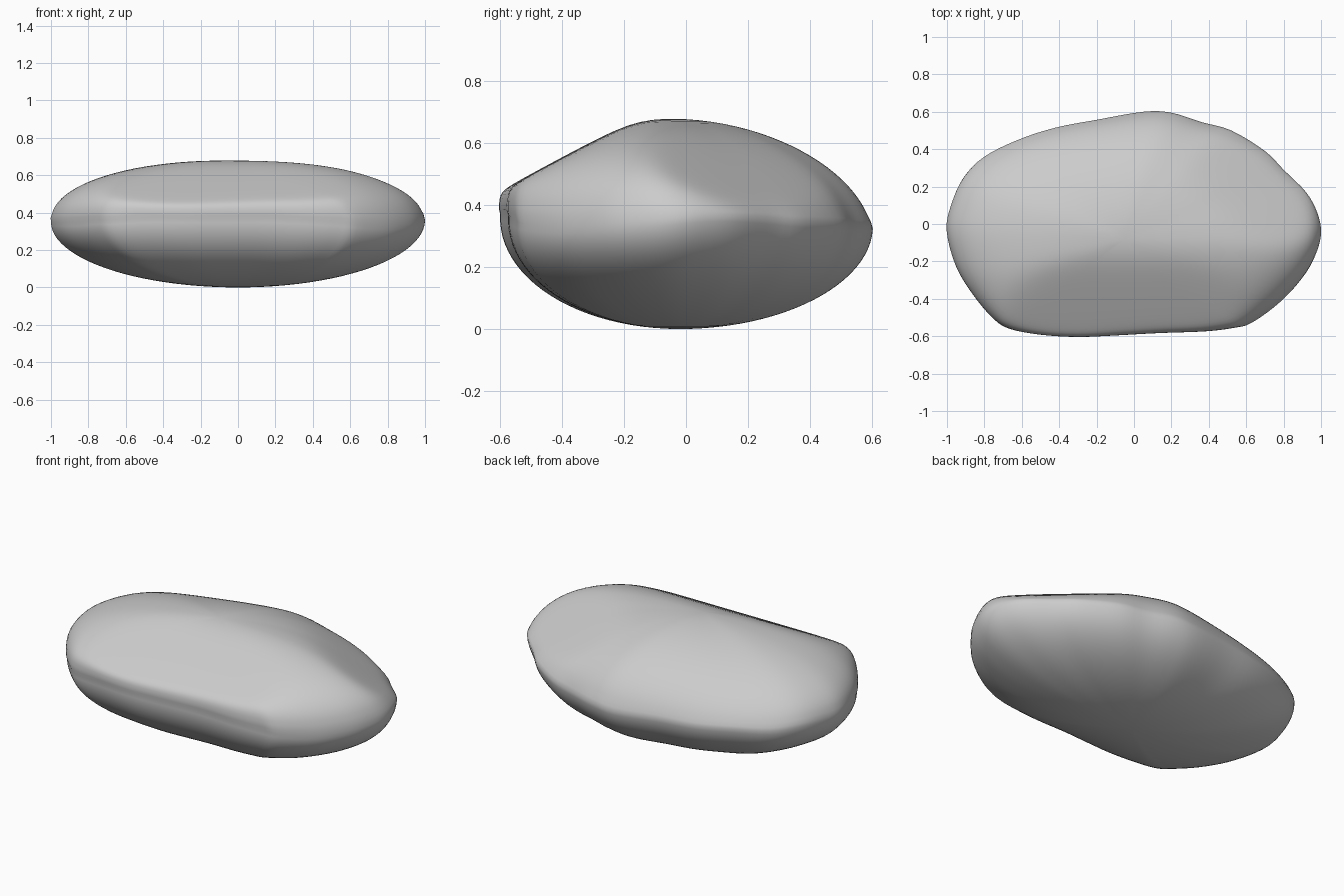
import bpy, bmesh
from math import sin, cos, pi, sqrt

if "Cube" in bpy.data.objects:
    bpy.data.objects.remove(bpy.data.objects["Cube"])

# Widest outline of the stone: x, y, rim height, fullness of the upper dome
RIM = [
    (1.00, -0.04, 0.36, 2.5), (0.98, 0.06, 0.37, 2.4), (0.92, 0.17, 0.37, 2.3),
    (0.80, 0.29, 0.36, 2.2), (0.70, 0.39, 0.35, 2.15), (0.52, 0.50, 0.34, 2.1),
    (0.36, 0.545, 0.33, 2.1), (0.20, 0.595, 0.33, 2.05), (0.05, 0.60, 0.32, 2.0),
    (-0.20, 0.557, 0.33, 1.9), (-0.42, 0.515, 0.33, 1.82), (-0.62, 0.45, 0.34, 1.8),
    (-0.80, 0.36, 0.34, 1.88), (-0.91, 0.25, 0.35, 1.95), (-0.975, 0.11, 0.35, 2.0),
    (-1.00, -0.03, 0.35, 2.0), (-0.95, -0.22, 0.35, 2.05), (-0.86, -0.37, 0.35, 2.1),
    (-0.76, -0.49, 0.36, 2.1), (-0.67, -0.553, 0.36, 2.1), (-0.50, -0.587, 0.37, 2.05),
    (-0.30, -0.60, 0.37, 2.0), (-0.10, -0.592, 0.37, 2.0), (0.15, -0.578, 0.37, 2.0),
    (0.38, -0.57, 0.36, 2.05), (0.54, -0.55, 0.35, 2.15), (0.64, -0.52, 0.34, 2.2),
    (0.80, -0.40, 0.33, 2.3), (0.92, -0.26, 0.34, 2.4), (0.98, -0.14, 0.35, 2.5),
]
# Worn facets, as planes z = a + b x + c y: front slope and back right slope
FACETS = [(0.775, 0.0, 0.54), (0.855, -0.412, -0.454)]
STEPS, LEVELS = 4, 24
TOP = 0.686


def smooth_loop(points, steps):
    """Closed Catmull-Rom curve through all columns of the table."""
    out, n = [], len(points)
    for i in range(n):
        a, b, c, d = (points[(i + k - 1) % n] for k in range(4))
        for j in range(steps):
            t = j / steps
            out.append([0.5 * (2 * q + (r - p) * t + (2 * p - 5 * q + 4 * r - s) * t * t
                               + (3 * q - p - 3 * r + s) * t ** 3)
                        for p, q, r, s in zip(a, b, c, d)])
    return out


def wear(x, y, z):
    """Limit the height to the facets, with a rounded edge."""
    for a, b, c in FACETS:
        q = a + b * x + c * y
        z = 0.5 * (z + q - sqrt((z - q) ** 2 + 0.035 ** 2))
    return x, y, z


rim = smooth_loop(RIM, STEPS)
bm = bmesh.new()

# Rings from the underside, over the rim, up to the top
rings = []
for i in range(-LEVELS + 1, LEVELS):
    a = i / LEVELS * pi / 2
    ring = []
    for x, y, z, p in rim:
        if i > 0:
            s, v = cos(a) ** (2 / p), sin(a) ** (2 / p)
            co = wear(x * s - 0.06 * v, y * s - 0.08 * v, z + (TOP - z) * v)
        else:
            s, v = cos(a), -sin(a)
            co = (x * s, y * s - 0.02 * v, z * (1 - v))
        ring.append(bm.verts.new(co))
    rings.append(ring)

n = len(rim)
for lo, hi in zip(rings, rings[1:]):
    for j in range(n):
        k = (j + 1) % n
        bm.faces.new((lo[j], lo[k], hi[k], hi[j]))

# Close both poles
bottom = bm.verts.new((0, -0.02, 0))
top = bm.verts.new(wear(-0.06, -0.08, TOP))
for j in range(n):
    k = (j + 1) % n
    bm.faces.new((rings[0][k], rings[0][j], bottom))
    bm.faces.new((rings[-1][j], rings[-1][k], top))

# Soften the worn surface
for _ in range(4):
    bmesh.ops.smooth_vert(bm, verts=[v for r in rings[LEVELS + 1:] for v in r] + [top], factor=0.5,
                          use_axis_x=True, use_axis_y=True, use_axis_z=True)
bmesh.ops.recalc_face_normals(bm, faces=bm.faces)
for f in bm.faces:
    f.smooth = True

mesh = bpy.data.meshes.new("stone")
bm.to_mesh(mesh)
bm.free()
stone = bpy.data.objects.new("stone", mesh)
bpy.context.collection.objects.link(stone)
